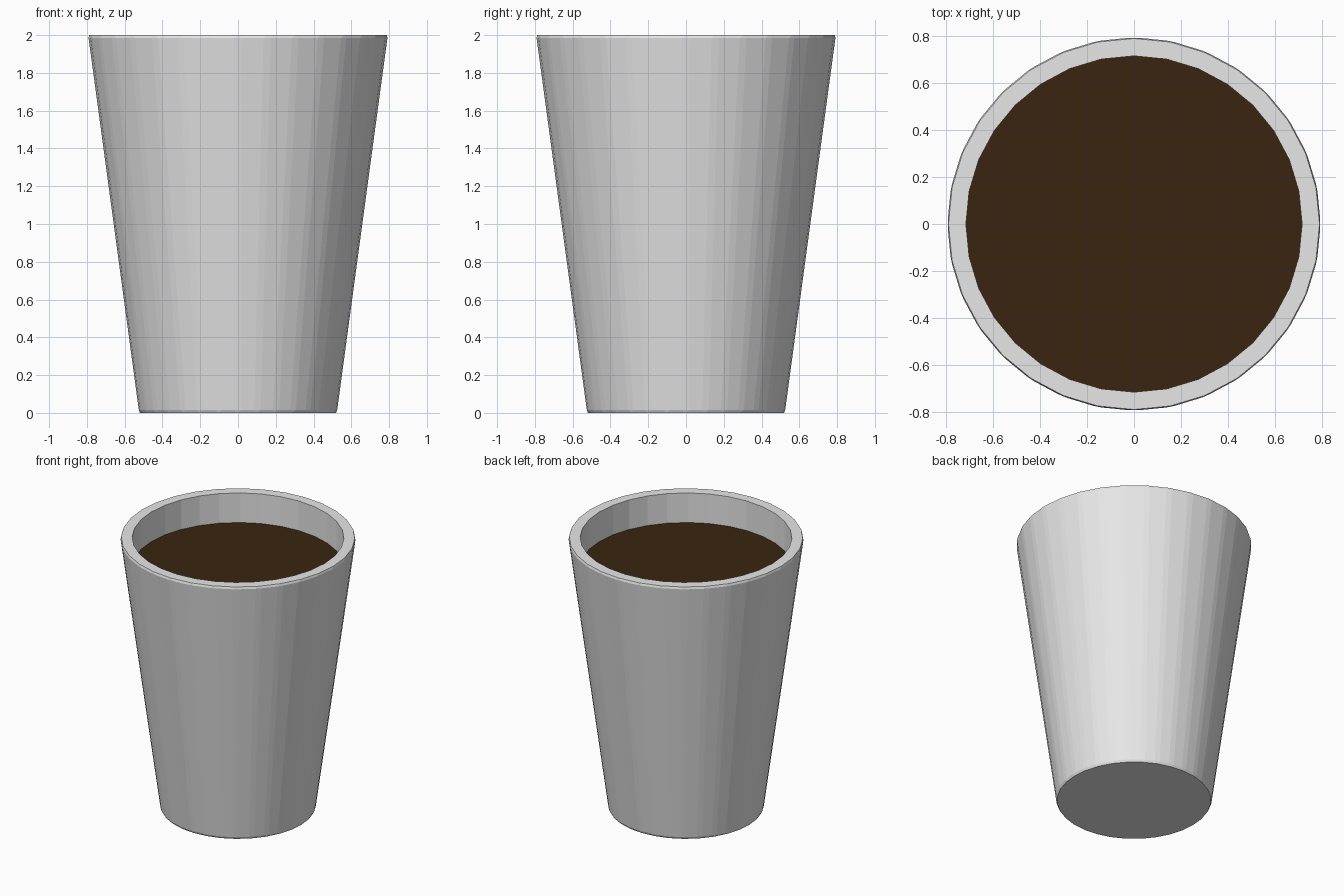
import bpy, bmesh, math

if "Cube" in bpy.data.objects:
    bpy.data.objects.remove(bpy.data.objects["Cube"])

SIDES = 32

def material(name, rgb):
    m = bpy.data.materials.new(name)
    m.diffuse_color = (*rgb, 1)
    m.use_nodes = True
    m.node_tree.nodes["Principled BSDF"].inputs["Base Color"].default_value = m.diffuse_color
    return m

grey = material("cup grey", (0.8, 0.8, 0.8))
brown = material("coffee brown", (0.042, 0.0185, 0.0052))

def corner(i, r):
    a = 2 * math.pi * i / SIDES
    return r * math.cos(a), r * math.sin(a)

def ring(bm, r, z):
    return [bm.verts.new((*corner(i, r), z)) for i in range(SIDES)]

def split_ring(bm, r, z, w):
    # each corner is cut into two points, w along the neighbouring sides
    out = []
    t = w / (2 * r * math.sin(math.pi / SIDES))
    for i in range(SIDES):
        x, y = corner(i, r)
        for j in (i - 1, i + 1):
            u, v = corner(j, r)
            out.append(bm.verts.new((x + (u - x) * t, y + (v - y) * t, z)))
    return out

def chamfer(bm, split, rim):
    # narrow strips along the sides, small triangles at the corners
    for i in range(SIDES):
        j = (i + 1) % SIDES
        bm.faces.new((split[2 * i], split[2 * i + 1], rim[i]))
        bm.faces.new((split[2 * i + 1], split[2 * j], rim[j], rim[i]))

def bridge(bm, a, b):
    n = len(a)
    for i in range(n):
        j = (i + 1) % n
        bm.faces.new((a[i], a[j], b[j], b[i]))

def finish(bm, name, mat):
    bmesh.ops.recalc_face_normals(bm, faces=bm.faces)
    me = bpy.data.meshes.new(name)
    bm.to_mesh(me)
    bm.free()
    me.materials.append(mat)
    ob = bpy.data.objects.new(name, me)
    bpy.context.collection.objects.link(ob)
    return ob

# Cup: tapered body with bevelled corners, flat rim and shallow recess,
# whose floor is the coffee surface
bm = bmesh.new()
base = ring(bm, 0.519, 0)
low = split_ring(bm, 0.527, 0.016, 0.018)
high = split_ring(bm, 0.793, 1.984, 0.02)
rim = ring(bm, 0.788, 2)
inner = ring(bm, 0.714, 2)
floor = ring(bm, 0.714, 1.78)
bm.faces.new(base)
chamfer(bm, low, base)
bridge(bm, low, high)
chamfer(bm, high, rim)
bridge(bm, rim, inner)
bridge(bm, inner, floor)
coffee = bm.faces.new(floor)
coffee.material_index = 1
cup = finish(bm, "coffee_cup", grey)
cup.data.materials.append(brown)
